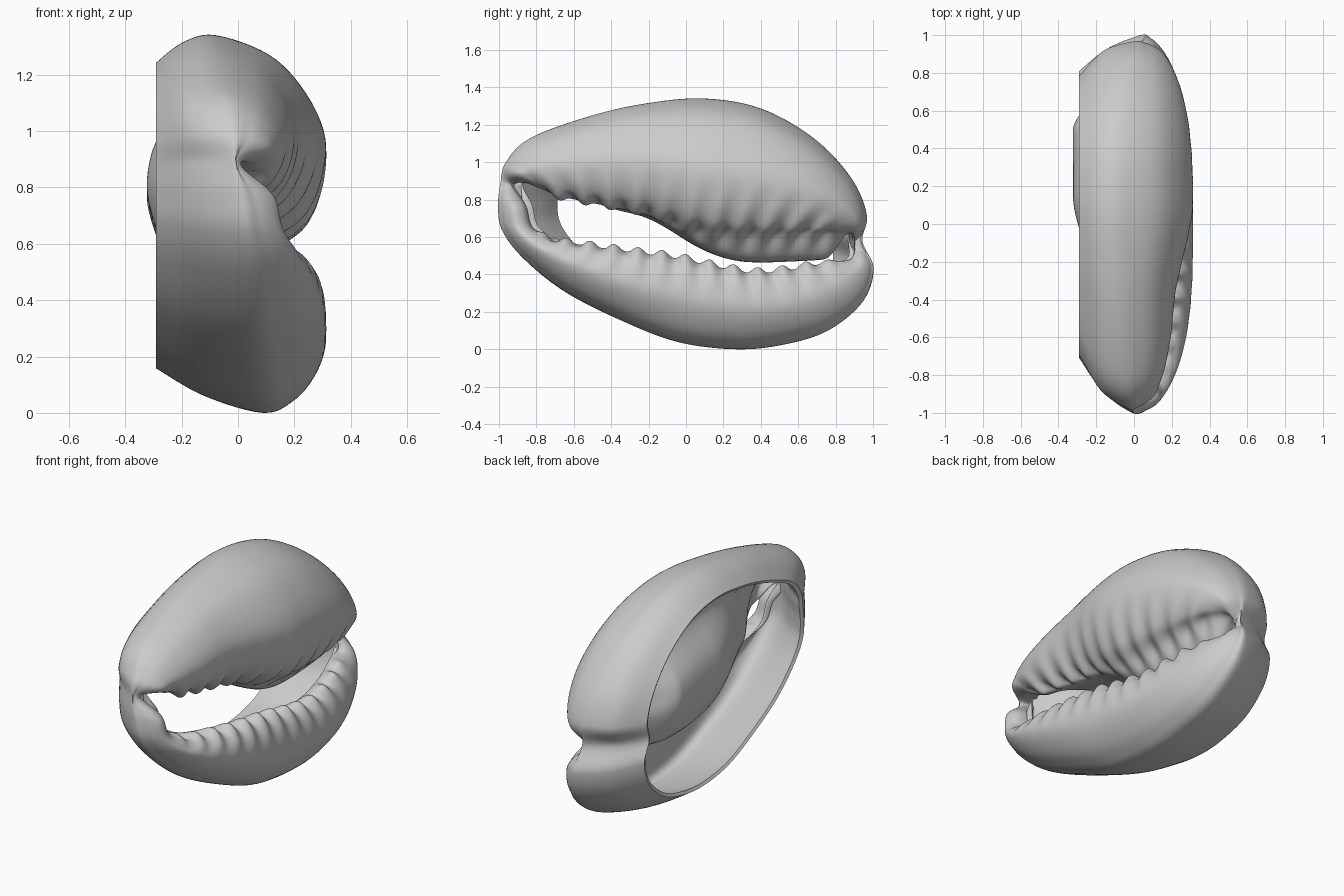
import bpy, math
from mathutils import Vector

if "Cube" in bpy.data.objects:
    bpy.data.objects.remove(bpy.data.objects["Cube"])

# Matched control points (y, z): outer silhouette and aperture lip, clockwise from the left notch
OUTLINE = [(-.985, .89), (-.96, 1.0), (-.83, 1.13), (-.5, 1.25), (-.2, 1.315), (.1, 1.338),
           (.4, 1.285), (.68, 1.13), (.88, .92), (.965, .72), (.94, .58), (1.0, .43),
           (.94, .25), (.75, .095), (.5, .02), (.25, 0), (-.05, .04), (-.35, .155),
           (-.65, .31), (-.87, .49), (-.98, .64), (-1.0, .77)]
LIP = [(-.93, .88), (-.82, .88), (-.70, .82), (-.45, .77), (-.2, .72), (.08, .625),
       (.36, .60), (.6, .605), (.78, .615), (.88, .62), (.9, .56), (.88, .48),
       (.75, .47), (.58, .44), (.38, .42), (.18, .45), (-.05, .50), (-.28, .53),
       (-.5, .56), (-.7, .59), (-.82, .65), (-.86, .77)]
N = len(OUTLINE)
U_STEPS, V_STEPS = 22, 6


def smooth(a, b, x):
    t = min(1, max(0, (x - a) / (b - a)))
    return t * t * (3 - 2 * t)


def catmull(p0, p1, p2, p3, t):
    return 0.5 * (2 * p1 + (p2 - p0) * t + (2 * p0 - 5 * p1 + 4 * p2 - p3) * t * t
                  + (3 * p1 - p0 - 3 * p2 + p3) * t ** 3)


def on_loop(pts, u):
    i, t = int(u), u - int(u)
    return catmull(*[Vector(pts[(i + k) % N]) for k in (-1, 0, 1, 2)], t)


def at(p, x):
    return Vector((x, p[0], p[1]))


def section(u):
    """Cross-section: back rim, outside wall, front face, lip, inside, back rim."""
    o, a = on_loop(OUTLINE, u), on_loop(LIP, u)
    b = Vector((.05 + .76 * o[0], .70 + .81 * (o[1] - .67)))
    xo = .09 - .17 * o[1] / 1.34
    upper_side = smooth(0, 1.5, u) * (1 - smooth(9, 10, u))
    mid_y = o.lerp(a, .5)[0]
    top = .31 * math.sqrt(max(0, 1 - min(1, abs(mid_y)) ** 3))
    top *= 1 - .3 * upper_side * smooth(.15, -.45, mid_y)
    for notch in (0, 10, N):
        top *= 1 - .9 * math.exp(-((u - notch) / .65) ** 2)
    top = max(top, xo + .02)
    rise = .62 + .12 * upper_side
    pts = [at(b, -.29), at(b.lerp(o, rise), -.29 + (xo + .29) * .45), at(o, xo)]
    for s, h in ((.1, .5), (.28, .82), (.5, 1), (.72, .97), (.9, .82), (1, .58)):
        pts.append(at(o.lerp(a, s), xo + (top - xo) * h))
    lip_x = pts[-1].x

    # thin bowl inside the outer lip, rolled inner whorl behind the upper lip
    m = o.lerp(b, .45)
    bowl = [at(a.lerp(b, .06), lip_x - .06), at(a.lerp(b, .25), lip_x * .55),
            at(a.lerp(m, .65), min(.1, lip_x * .6)), at(m, xo - .02), at(o.lerp(b, .84), -.17)]
    over = .13 * smooth(-.3, .35, a[0]) * (1 - smooth(.75, .95, a[0]))
    back = -.315 + .19 * smooth(.15, -.6, a[0]) + .12 * smooth(.5, .75, a[0])
    roll = [at(a - Vector((0, over)), .02), at(a.lerp(b, -.02) - Vector((0, over * .6)), back * .68),
            at(a.lerp(b, .2), back), at(a.lerp(b, .5), back + .01), at(a.lerp(b, .84), max(-.2, back))]
    w = smooth(1.3, 3.6, u) * (1 - smooth(7.6, 9.4, u))
    pts += [p.lerp(q, w) for p, q in zip(bowl, roll)]
    pts.append(at(b.lerp(Vector((.05, .7)), .03), -.28))

    # sample the section and add the ribbed teeth around the lip
    upper = u < 10
    ring = []
    last = len(pts) - 1
    for j in range(last * V_STEPS + 1):
        v = j / V_STEPS
        i = min(int(v), last - 1)
        p = catmull(pts[max(i - 1, 0)], pts[i], pts[i + 1], pts[min(i + 2, last)], v - i)
        mask = smooth(4.9, 7.4, v) * (1 - smooth(8.0, 8.7 if upper else 9.3, v))
        mask *= 1 - smooth(.68, .86, abs(a[0] + .02))
        shift = (8 - v) * (.04 * (a[0] + .4) if upper else 0)
        wave = math.cos(2 * math.pi * (a[0] - shift) / (.135 if upper else .128))
        p.x += .012 * mask * wave
        edge = .01 + .008 * smooth(.1, -.3, a[0]) if upper else -.018
        p.z -= edge * mask * wave * smooth(6.6, 8, v)
        ring.append(p)
    return ring


# Shell: loft all sections around the closed loop
rings = [section(k / U_STEPS) for k in range(N * U_STEPS)]
n, m = len(rings), len(rings[0])
low = min(p.z for r in rings for p in r)
verts = [(p.x, p.y, p.z - low) for r in rings for p in r]
faces = [(i * m + j, i * m + (j + 1) % m, (i + 1) % n * m + (j + 1) % m, (i + 1) % n * m + j)
         for i in range(n) for j in range(m)]
mesh = bpy.data.meshes.new("cowrie_shell")
mesh.from_pydata(verts, [], faces)
shell = bpy.data.objects.new("cowrie_shell", mesh)
bpy.context.collection.objects.link(shell)
bpy.context.view_layer.objects.active = shell
shell.select_set(True)
bpy.ops.object.mode_set(mode='EDIT')
bpy.ops.mesh.select_all(action='SELECT')
bpy.ops.mesh.normals_make_consistent(inside=False)
bpy.ops.object.mode_set(mode='OBJECT')
bpy.ops.object.shade_smooth_by_angle(angle=math.radians(50))
